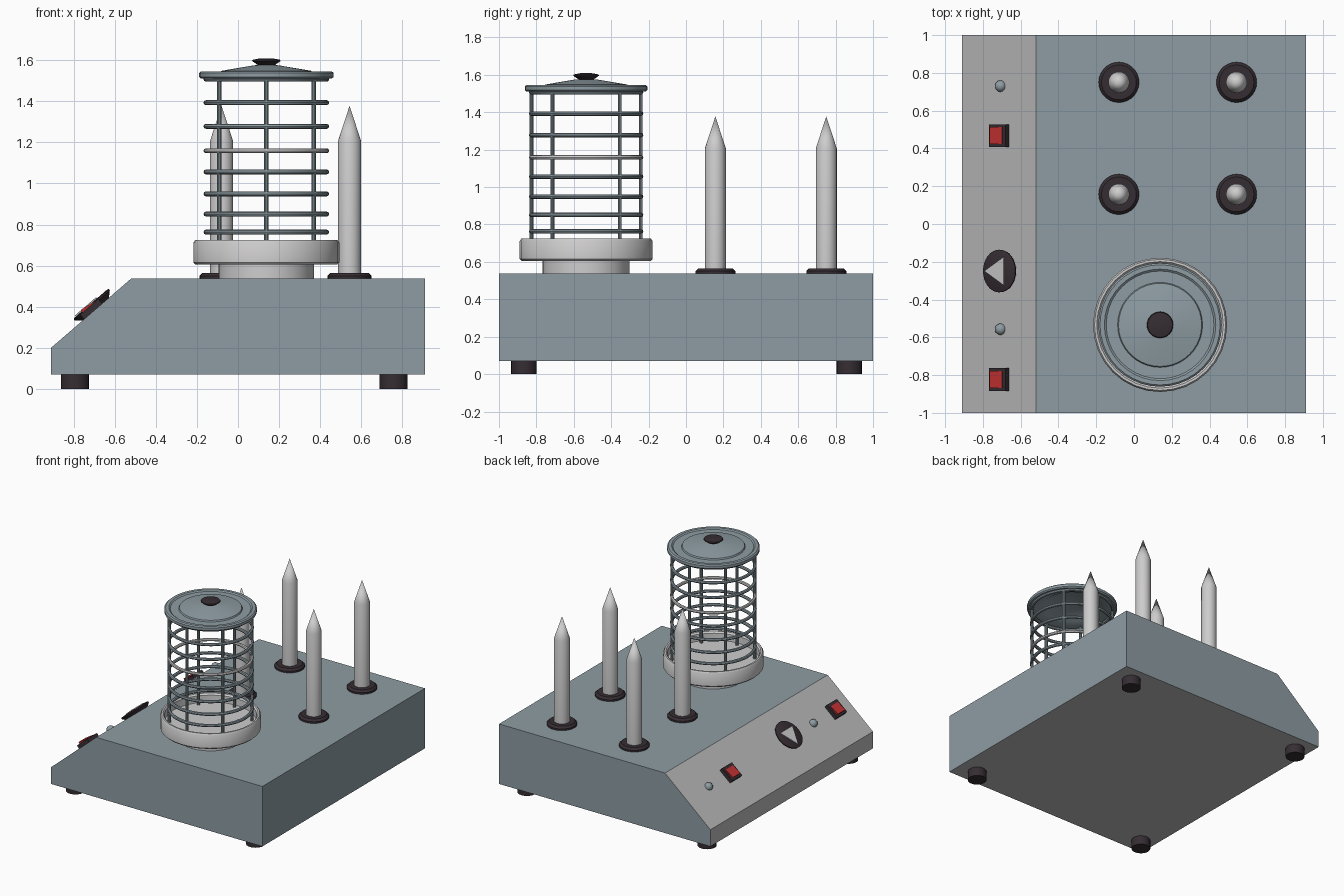
import bpy, bmesh, math
from mathutils import Matrix, Vector

if "Cube" in bpy.data.objects:
    bpy.data.objects.remove(bpy.data.objects["Cube"])


def mat(name, rgb):
    m = bpy.data.materials.new(name)
    m.diffuse_color = (*rgb, 1)
    m.use_nodes = True
    m.node_tree.nodes["Principled BSDF"].inputs["Base Color"].default_value = m.diffuse_color
    return m


STEEL = mat("blue_grey_steel", (0.27, 0.335, 0.365))
PANEL = mat("panel_grey", (0.50, 0.50, 0.50))
SILVER = mat("silver", (0.62, 0.61, 0.61))
BLACK = mat("black_plastic", (0.036, 0.026, 0.032))
RED = mat("red", (0.52, 0.03, 0.03))


def finish(name, bm, mats, matrix=Matrix(), smooth=True):
    bmesh.ops.recalc_face_normals(bm, faces=bm.faces)
    me = bpy.data.meshes.new(name)
    bm.to_mesh(me)
    bm.free()
    for m in mats:
        me.materials.append(m)
    ob = bpy.data.objects.new(name, me)
    ob.matrix_world = matrix
    bpy.context.collection.objects.link(ob)
    if smooth:
        bpy.ops.object.select_all(action='DESELECT')
        ob.select_set(True)
        bpy.context.view_layer.objects.active = ob
        bpy.ops.object.shade_smooth_by_angle(angle=math.radians(35))
    return ob


def lathe(name, profile, m, matrix, segs=32, smooth=True, closed=False):
    """Spin an (r, z) profile around local z."""
    bm = bmesh.new()
    vs = [bm.verts.new((r, 0, z)) for r, z in profile]
    pairs = list(zip(vs, vs[1:])) + ([(vs[-1], vs[0])] if closed else [])
    edges = [bm.edges.new(p) for p in pairs]
    bmesh.ops.spin(bm, geom=vs + edges, axis=(0, 0, 1), cent=(0, 0, 0),
                   angle=2 * math.pi, steps=segs, use_merge=True)
    bmesh.ops.remove_doubles(bm, verts=bm.verts, dist=1e-5)
    return finish(name, bm, [m], matrix, smooth)


def prism(name, outline, h, mats, matrix, z0=0.0):
    """Extrude an xy outline along local z."""
    bm = bmesh.new()
    f = bm.faces.new([bm.verts.new((x, y, z0)) for x, y in outline])
    ext = bmesh.ops.extrude_face_region(bm, geom=[f])["geom"]
    bmesh.ops.translate(bm, vec=(0, 0, h),
                        verts=[g for g in ext if isinstance(g, bmesh.types.BMVert)])
    return finish(name, bm, mats, matrix, False)


def at(x, y, z=0.0):
    return Matrix.Translation((x, y, z))


# Wedge-fronted body: control slope, its lower lip and underside are grey
profile = [(-0.91, 0.07), (0.91, 0.07), (0.91, 0.537), (-0.52, 0.537), (-0.91, 0.20)]
body = prism("body", profile, 2.0, [STEEL, PANEL],
             at(0, 1, 0) @ Matrix.Rotation(math.pi / 2, 4, 'X'))
for p in body.data.polygons:
    n = body.matrix_world.to_3x3() @ p.normal
    if n.x < -0.3 or n.z < -0.5:
        p.material_index = 1

# Feet
for i, x in enumerate((-0.793, 0.758)):
    for j, y in enumerate((-0.867, 0.873)):
        lathe(f"foot_{i}{j}", [(0, 0), (0.068, 0), (0.068, 0.072), (0, 0.072)],
              BLACK, at(x, y), 20)

# Heating spikes with collars
for i, x in enumerate((-0.08, 0.543)):
    for j, y in enumerate((0.157, 0.75)):
        lathe(f"spike_{i}{j}", [(0, 0.537), (0.056, 0.537), (0.056, 1.207), (0, 1.378)],
              SILVER, at(x, y), 24)
        lathe(f"spike_collar_{i}{j}",
              [(0.05, 0.535), (0.107, 0.535), (0.107, 0.55), (0.092, 0.565), (0.05, 0.565)],
              BLACK, at(x, y), 28, closed=True)

# Steamer: pedestal and tray
C = at(0.138, -0.534)
lathe("steamer_pedestal", [(0, 0.535), (0.232, 0.535), (0.232, 0.61), (0, 0.61)],
      SILVER, C, 32)
lathe("steamer_tray", [(0, 0.605), (0.345, 0.605), (0.355, 0.615), (0.355, 0.712),
                       (0.347, 0.724), (0.335, 0.724), (0.325, 0.712), (0.322, 0.66),
                       (0, 0.66)], SILVER, C, 32)

# Cage hoops
for i, z in enumerate((0.763, 0.851, 0.949, 1.056, 1.159, 1.278, 1.393, 1.507)):
    hoop = [(0.294 + 0.012 * math.cos(a * math.pi / 4), z + 0.012 * math.sin(a * math.pi / 4))
            for a in range(8)]
    lathe(f"cage_hoop_{i}", hoop, SILVER if i == 4 else STEEL, C, 40, closed=True)

# Cage uprights
for i, deg in enumerate((38, 90, 142, 218, 270, 322)):
    a = math.radians(deg)
    lathe(f"cage_upright_{i}", [(0, 0.655), (0.011, 0.655), (0.011, 1.525), (0, 1.525)],
          STEEL, C @ at(0.292 * math.cos(a), 0.292 * math.sin(a)), 10)

# Lid: thin stepped shell, rolled rim and grip
lathe("lid", [(0, 1.578), (0.06, 1.575), (0.22, 1.548), (0.225, 1.538), (0.285, 1.538),
              (0.295, 1.546), (0.318, 1.546), (0.327, 1.538), (0.327, 1.518),
              (0.318, 1.510), (0.305, 1.510), (0.300, 1.526), (0.222, 1.528),
              (0.21, 1.536), (0, 1.565)], STEEL, C, 40)
lathe("lid_grip", [(0, 1.572), (0.035, 1.572), (0.07, 1.596), (0.066, 1.602),
                   (0.03, 1.609), (0, 1.609)], BLACK, C, 24)

# Controls on the slope: local x runs up the slope, local z points out of it
up = Vector((0.39, 0, 0.337)).normalized()
out = Vector((-up.z, 0, up.x))
tilt = Matrix((up, (0, 1, 0), out)).transposed().to_4x4()


def on_slope(x, y):
    return at(x, y, 0.20 + (x + 0.91) * 0.337 / 0.39) @ tilt


def rect(a, b, w):
    return [(a, -w), (b, -w), (b, w), (a, w)]


for i, (ys, yl) in enumerate(((0.468, 0.73), (-0.823, -0.557))):
    S = on_slope(-0.705, ys)
    # Rocker switch: dark frame, red key pressed at its upper end
    prism(f"switch_frame_{i}", rect(-0.058, 0.058, 0.06), 0.03, [BLACK], S)
    key = prism(f"switch_key_{i}", rect(-0.042, 0.036, 0.045), 0.035, [RED], S, 0.01)
    for v in key.data.vertices:
        if v.co.z > 0.03 and v.co.x > 0:
            v.co.z = 0.033
    # Indicator lamp
    lathe(f"indicator_lamp_{i}", [(0, -0.005), (0.03, -0.005), (0.03, 0.008), (0.024, 0.021),
                                  (0.012, 0.029), (0, 0.031)],
          STEEL, on_slope(-0.705, yl), 16)

# Thermostat dial with pointer
D = on_slope(-0.693, -0.249)
lathe("dial", [(0, 0), (0.085, 0), (0.112, 0.024), (0.113, 0.032), (0.106, 0.036), (0, 0.036)],
      BLACK, D, 32)
prism("dial_pointer", [(-0.095, 0), (0.04, -0.075), (0.04, 0.075)], 0.008, [SILVER], D, 0.035)
